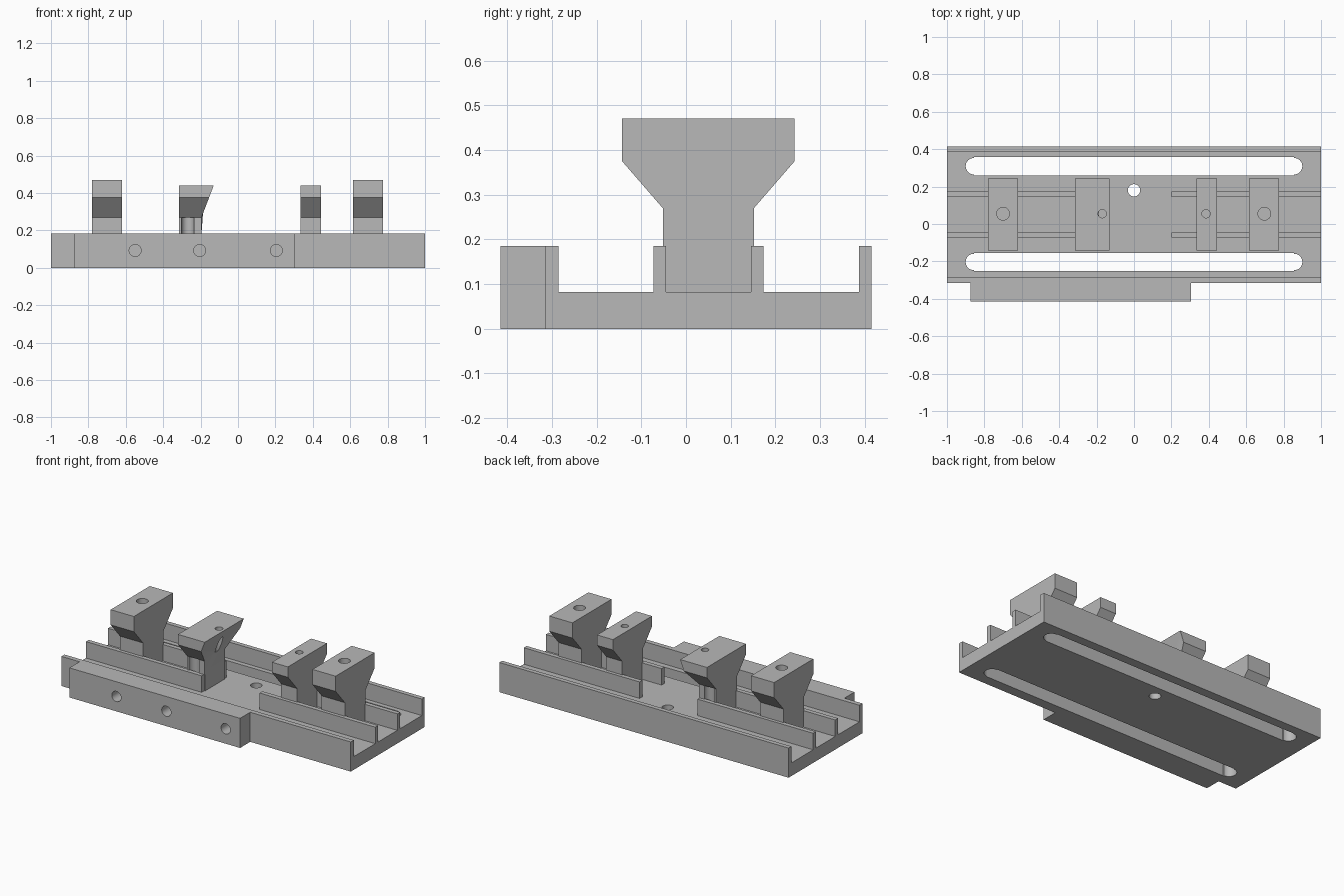
import bpy, bmesh, math
from mathutils import Matrix

cube = bpy.data.objects.get("Cube")
if cube:
    bpy.data.objects.remove(cube, do_unlink=True)

GREY = (0.48, 0.48, 0.48, 1)
metal = bpy.data.materials.new("plain grey metal")
metal.use_nodes = True
metal.diffuse_color = GREY
bsdf = next(n for n in metal.node_tree.nodes if n.type == 'BSDF_PRINCIPLED')
bsdf.inputs["Base Color"].default_value = GREY


def finish(name, bm):
    bmesh.ops.recalc_face_normals(bm, faces=bm.faces)
    mesh = bpy.data.meshes.new(name)
    bm.to_mesh(mesh)
    bm.free()
    mesh.materials.append(metal)
    ob = bpy.data.objects.new(name, mesh)
    bpy.context.collection.objects.link(ob)
    return ob


def extrude_x(name, profile, x0, x1):
    """Extrude a closed (y, z) profile along x."""
    bm = bmesh.new()
    face = bm.faces.new([bm.verts.new((x0, y, z)) for y, z in profile])
    new = bmesh.ops.extrude_face_region(bm, geom=[face])["geom"]
    for v in new:
        if isinstance(v, bmesh.types.BMVert):
            v.co.x = x1
    return finish(name, bm)


def box(name, x0, x1, y0, y1, z0, z1):
    return extrude_x(name, [(y0, z0), (y1, z0), (y1, z1), (y0, z1)], x0, x1)


def cylinder(x, y, z, radius, length, along_y=False):
    """Cutter cylinder centred on the given point."""
    bm = bmesh.new()
    turn = Matrix.Rotation(math.pi / 2, 4, 'X') if along_y else Matrix()
    bmesh.ops.create_cone(bm, cap_ends=True, segments=32, radius1=radius, radius2=radius,
                          depth=length, matrix=Matrix.Translation((x, y, z)) @ turn)
    return finish("cutter", bm)


def cut(ob, cutters):
    for c in cutters:
        c.hide_render = True
        mod = ob.modifiers.new("cut", 'BOOLEAN')
        mod.operation, mod.solver, mod.object = 'DIFFERENCE', 'EXACT', c
        bpy.context.view_layer.objects.active = ob
        bpy.ops.object.modifier_apply(modifier=mod.name)
        bpy.data.objects.remove(c, do_unlink=True)


FLOOR, RIM, MID = 0.082, 0.185, 0.05

# Tray with two outer walls, long slots and a centre hole
tray = extrude_x("tray", [(-0.315, 0), (0.415, 0), (0.415, RIM), (0.387, RIM), (0.387, FLOOR),
                          (-0.285, FLOOR), (-0.285, RIM), (-0.315, RIM)], -1, 1)
cutters = [cylinder(0, 0.18, 0.04, 0.033, 0.3)]
for y in (-0.203, 0.309):
    cutters.append(box("cutter", -0.856, 0.856, y - 0.049, y + 0.049, -0.1, 0.15))
    for x in (-0.856, 0.856):
        cutters.append(cylinder(x, y, 0.04, 0.044, 0.24))
cut(tray, cutters)

# Inner guide rails, interrupted in the middle
for side, x0, x1 in (("right", -1, -0.2), ("left", 0.2, 1)):
    for end, y in (("front", -0.073), ("back", 0.145)):
        box(f"{side}_{end}_rail", x0, x1, y, y + 0.028, FLOOR, RIM)

# Mounting block on the front, with three bores
block = box("front_mounting_block", -0.875, 0.305, -0.415, -0.315, 0, RIM)
cut(block, [cylinder(x, -0.37, 0.093, 0.032, 0.2, True) for x in (-0.55, -0.205, 0.205)])


def jaw(name, x0, x1, top, hole_x, hole_r):
    """Flared jaw whose foot drops between the rails."""
    half = [(0.095, FLOOR), (0.095, RIM), (0.102, RIM), (0.102, 0.27), (0.193, 0.375), (0.193, top)]
    profile = [(MID + y, z) for y, z in half] + [(MID - y, z) for y, z in reversed(half)]
    ob = extrude_x(name, profile, x0, x1)
    return ob, cylinder(hole_x, 0.055, top, hole_r, 0.3)


for name, *dims in (("right_outer_jaw", -0.78, -0.62, 0.47, -0.7, 0.034),
                    ("left_outer_jaw", 0.615, 0.775, 0.47, 0.697, 0.034),
                    ("left_inner_jaw", 0.335, 0.445, 0.44, 0.385, 0.022)):
    ob, hole = jaw(name, *dims)
    cut(ob, [hole])

# Right inner jaw: overhanging slanted face and round notches in the stem
ob, hole = jaw("right_inner_jaw", -0.315, -0.13, 0.44, -0.17, 0.022)
for v in ob.data.vertices:
    if v.co.x > -0.2:
        v.co.x = -0.195 + 0.065 * max(0, v.co.z - 0.27) / 0.17
notches = [cylinder(-0.268, y, 0.17, 0.034, 0.2) for y in (MID - 0.102, MID + 0.102)]
cut(ob, [hole] + notches)

# Smooth bores, crisp edges
for ob in bpy.context.scene.objects:
    if ob.type == 'MESH':
        bpy.ops.object.select_all(action='DESELECT')
        ob.select_set(True)
        bpy.context.view_layer.objects.active = ob
        bpy.ops.object.shade_smooth_by_angle(angle=math.radians(30))
